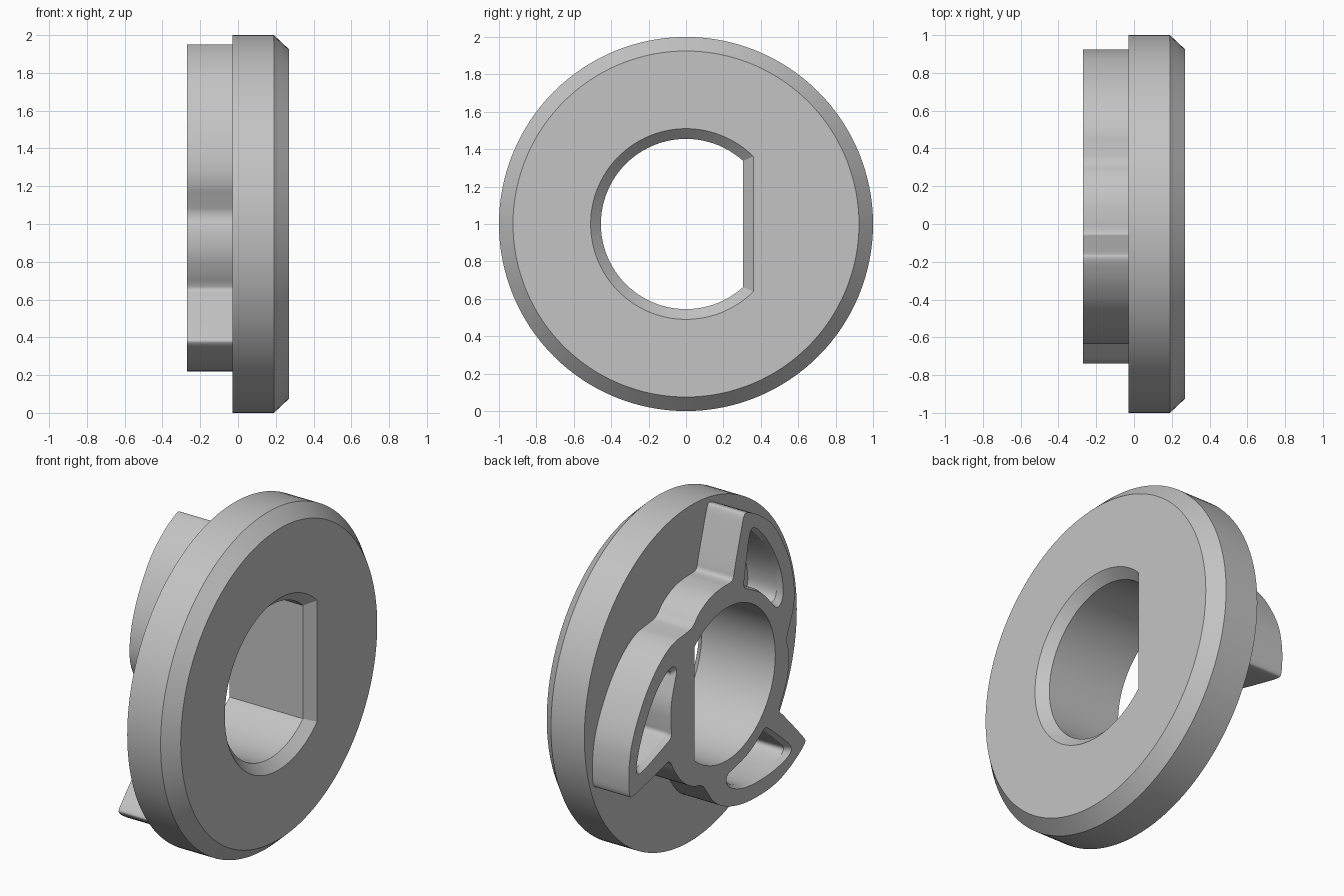
import bpy, bmesh
from math import sin, cos, radians, acos, pi

cube = bpy.data.objects.get("Cube")
if cube:
    bpy.data.objects.remove(cube, do_unlink=True)

grey = bpy.data.materials.new("light grey")
grey.use_nodes = True
GREY = (0.55, 0.55, 0.55, 1)
grey.diffuse_color = GREY
grey.node_tree.nodes["Principled BSDF"].inputs["Base Color"].default_value = GREY


def polar(angle, r):
    return r * cos(radians(angle)), r * sin(radians(angle))


def rounded(points, rounds=3):
    """Corner-cutting smoothing of a closed outline."""
    for _ in range(rounds):
        out = []
        for p, q in zip(points, points[1:] + points[:1]):
            out += [(p[0] * a + q[0] * (1 - a), p[1] * a + q[1] * (1 - a)) for a in (0.75, 0.25)]
        points = out
    return points


def scaled(points, k):
    cy = sum(p[0] for p in points) / len(points)
    cz = sum(p[1] for p in points) / len(points)
    return [(cy + (y - cy) * k, cz + (z - cz) * k) for y, z in points]


def circle(r, n=128):
    return [polar(360 * i / n, r) for i in range(n)]


def d_shape(r, flat, n=80):
    """Circle cut off by a straight side at +y."""
    a = acos(flat / r)
    return [(r * cos(t), r * sin(t)) for t in (a + (2 * pi - 2 * a) * i / n for i in range(n + 1))]


def loft(name, layers):
    """Closed solid through outlines placed along x."""
    bm = bmesh.new()
    rings = [[bm.verts.new((x, y, z + 1)) for y, z in pts] for x, pts in layers]
    for low, high in zip(rings, rings[1:]):
        n = len(low)
        for i in range(n):
            j = (i + 1) % n
            bm.faces.new((low[i], low[j], high[j], high[i]))
    bm.faces.new(rings[0][::-1])
    bm.faces.new(rings[-1])
    bmesh.ops.recalc_face_normals(bm, faces=bm.faces)
    mesh = bpy.data.meshes.new(name)
    bm.to_mesh(mesh)
    bm.free()
    mesh.materials.append(grey)
    obj = bpy.data.objects.new(name, mesh)
    bpy.context.collection.objects.link(obj)
    return obj


def activate(obj):
    bpy.ops.object.select_all(action="DESELECT")
    obj.select_set(True)
    bpy.context.view_layer.objects.active = obj


def cut(obj, cutter):
    mod = obj.modifiers.new("cut", "BOOLEAN")
    mod.operation = "DIFFERENCE"
    mod.solver = "EXACT"
    mod.object = cutter
    activate(obj)
    bpy.ops.object.modifier_apply(modifier=mod.name)


# Chamfered disc
BACK, MID, FRONT = -0.27, -0.03, 0.27
disc = loft("disc", [(MID, circle(1)), (0.19, circle(1)), (FRONT, circle(0.925))])

# Cam with three spiral teeth: (degrees past the tip, radius)
TIPS = (100, 220, 340)
tooth = [(0.3, 0.97), (3, 0.965), (10, 0.94), (20, 0.897), (35, 0.81), (48, 0.745), (60, 0.68),
         (69, 0.595), (75, 0.56), (83, 0.587), (95, 0.6), (106, 0.595), (113, 0.592),
         (115.6, 0.605), (116, 0.65), (119, 0.9), (119.6, 0.955)]
outline = rounded([polar(tip + t, r) for tip in TIPS for t, r in tooth])
cam = loft("cam", [(BACK, outline), (MID, outline)])

# Bevelled pockets inside the teeth
pocket = [(7, 0.535), (6, 0.6), (4.5, 0.82), (5.5, 0.88), (10, 0.865), (20, 0.8), (35, 0.715),
          (46, 0.645), (51, 0.59), (50, 0.54), (44, 0.532), (28, 0.535), (12, 0.53)]
cutters = []
for tip in TIPS:
    pts = rounded([polar(tip + t, r) for t, r in pocket])
    small = scaled(pts, 0.9)
    cutter = loft("pocket_cutter", [(BACK - 0.03, scaled(pts, 1.1)), (BACK, pts),
                                    (BACK + 0.03, small), (MID - 0.02, small)])
    cut(cam, cutter)
    cutters.append(cutter)

# D-shaped shaft hole, flared at the front
bore, flare = d_shape(0.455, 0.305), d_shape(0.51, 0.36)
hole = loft("hole_cutter", [(-0.5, bore), (FRONT - 0.055, bore), (FRONT, flare), (0.4, flare)])
cutters.append(hole)
for part in (disc, cam):
    cut(part, hole)
    activate(part)
    bpy.ops.object.shade_smooth_by_angle(angle=radians(25))

for cutter in cutters:
    bpy.data.objects.remove(cutter, do_unlink=True)
